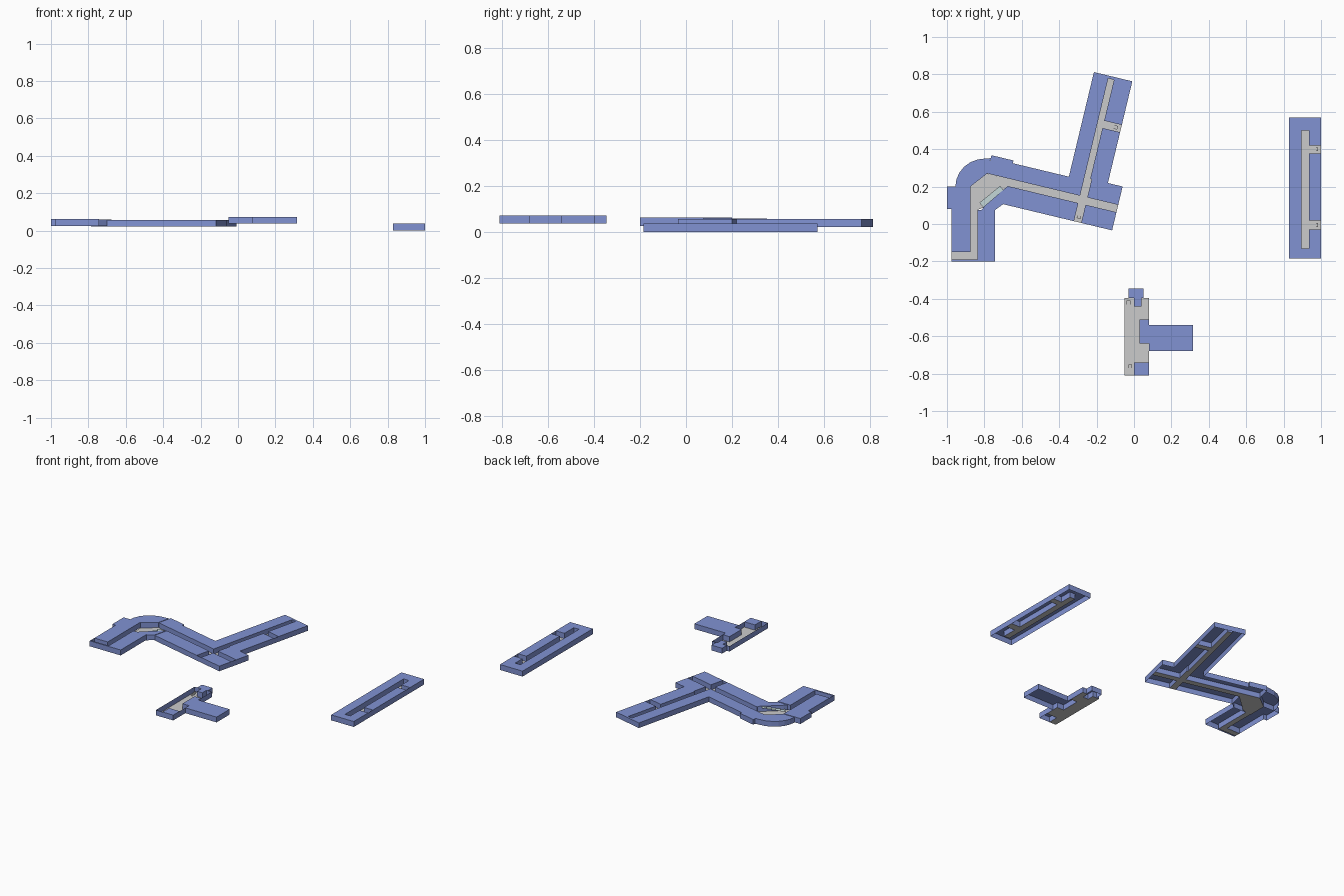
import bpy, bmesh, math
from mathutils import Matrix, Vector

if "Cube" in bpy.data.objects:
    bpy.data.objects.remove(bpy.data.objects["Cube"])

blue = bpy.data.materials.new("room_blue")
blue.diffuse_color = (0.22, 0.29, 0.65, 1)
blue.use_nodes = True
blue.node_tree.nodes["Principled BSDF"].inputs["Base Color"].default_value = blue.diffuse_color
pale = bpy.data.materials.new("step_pale")
pale.diffuse_color = (0.55, 0.68, 0.68, 1)
pale.use_nodes = True
pale.node_tree.nodes["Principled BSDF"].inputs["Base Color"].default_value = pale.diffuse_color


def make(name, faces, mat=None, frame=Matrix()):
    bm = bmesh.new()
    for f in faces:
        bm.faces.new([bm.verts.new(frame @ Vector(p)) for p in f])
    me = bpy.data.meshes.new(name)
    bm.to_mesh(me)
    bm.free()
    if mat:
        me.materials.append(mat)
    ob = bpy.data.objects.new(name, me)
    bpy.context.collection.objects.link(ob)
    return ob


def wall(a, b, z0, z1):
    return [(*a, z0), (*b, z0), (*b, z1), (*a, z1)]


def corners(r):
    x0, y0, x1, y1 = r
    return [(x0, y0), (x1, y0), (x1, y1), (x0, y1)]


def col(x0, x1, ys):
    return [(x0, a, x1, b) for a, b in zip(ys, ys[1:])]


def row(y0, y1, xs):
    return [(a, y0, b, y1) for a, b in zip(xs, xs[1:])]


def wing(name, z0, z1, rooms, floors, gaps=(), frame=Matrix()):
    """Bottomless room shells around a sunken corridor floor."""
    every = rooms + floors + list(gaps)
    xs = sorted({v for r in every for v in (r[0], r[2])})
    ys = sorted({v for r in every for v in (r[1], r[3])})

    def kind(i, j):
        if not (0 <= i < len(xs) - 1 and 0 <= j < len(ys) - 1):
            return None
        x, y = (xs[i] + xs[i + 1]) / 2, (ys[j] + ys[j + 1]) / 2
        for k, group in (("floor", floors), ("gap", gaps), ("room", rooms)):
            if any(r[0] < x < r[2] and r[1] < y < r[3] for r in group):
                return k

    shell = [[(*p, z1) for p in corners(r)] for r in rooms]
    for i in range(len(xs) - 1):
        for j in range(len(ys) - 1):
            me = kind(i, j)
            c = corners((xs[i], ys[j], xs[i + 1], ys[j + 1]))
            for k, (di, dj) in enumerate(((0, -1), (1, 0), (0, 1), (-1, 0))):
                other = kind(i + di, j + dj)
                if (me == "room" and other != "room") or (me == "floor" and other is None):
                    shell.append(wall(c[k], c[(k + 1) % 4], z0, z1))
    make(name + "_rooms", shell, blue, frame)
    make(name + "_corridor_floor", [[(*p, z0) for p in corners(r)] for r in floors], None, frame)


def prism(name, pts, z0, z1):
    n = len(pts)
    make(name, [[(*p, z1) for p in pts]] +
         [wall(pts[i], pts[(i + 1) % n], z0, z1) for i in range(n)], blue)


def steps(name, start, end, width, z0, z1, n=4, mat=None, frame=Matrix()):
    """Straight stair of n thin treads and risers."""
    a, b = Vector(start), Vector(end)
    d = (b - a) / n
    s = Vector((-d.y, d.x)).normalized() * width / 2
    faces = []
    for i in range(n):
        p, q, z = a + d * i, a + d * (i + 1), z0 + (z1 - z0) * (i + 1) / n
        zp = z0 + (z1 - z0) * i / n
        faces.append([(*(p - s), z), (*(q - s), z), (*(q + s), z), (*(p + s), z)])
        faces.append([(*(p + s), zp), (*(p - s), zp), (*(p - s), z), (*(p + s), z)])
    make(name, faces, mat, frame)


# East building
wing("east", 0.0, 0.037,
     col(.83, .895, [-.185, -.05, .02, .12, .32, .385, .42, .57])
     + col(.895, .935, [-.185, -.13]) + col(.895, .935, [.50, .57])
     + col(.935, 1.0, [-.185, -.03]) + col(.935, 1.0, [.02, .12, .17, .22, .28, .378])
     + col(.935, 1.0, [.42, .57]),
     [(.895, -.13, .935, .50), (.935, -.03, 1.0, .02), (.935, .378, 1.0, .42)])
steps("east_stair_south", (.96, -.005), (.985, -.005), .02, 0, .012)
steps("east_stair_north", (.96, .40), (.985, .40), .02, 0, .012)

# South building: open hall with rooms attached
wing("south", .037, .073,
     [(.08, -.68, .315, -.54), (.03, -.64, .08, -.51), (0, -.81, .08, -.74),
      (-.03, -.395, .05, -.345), (0, -.44, .04, -.395)],
     [(-.05, -.81, 0, -.395), (0, -.74, .03, -.44), (.03, -.74, .08, -.64),
      (.03, -.51, .08, -.44), (.04, -.44, .08, -.395)])
steps("south_stair_front", (-.02, -.79), (-.02, -.75), .02, .037, .05)
steps("south_stair_back", (-.03, -.45), (-.03, -.41), .02, .037, .05)

# West building: slanted main wing with a long branch
slant = Matrix.Translation((-.117, -.034, 0)) @ Matrix.Rotation(math.radians(-13.5), 4, 'Z')
wing("west_main", .022, .057,
     row(0, .10, [-.60, -.55, -.515, -.48, -.445, -.41, -.35, -.30, -.25, -.21])
     + row(0, .10, [-.17, -.08, 0])
     + [(-.721, .14, -.60, .24)]
     + row(.14, .225, [-.60, -.52, -.45, -.36, -.292])
     + [(-.292, .14, -.21, .241)] + row(.14, .241, [-.17, -.081, 0])
     + col(-.292, -.21, [.241, .30, .345, .40, .45, .50, .55, .60, .65, .70, .75, .80])
     + col(-.178, -.081, [.241, .28, .31, .35, .38, .41, .45, .48, .52])
     + col(-.178, -.081, [.56, .61, .68, .74, .80])
     + [(-.21, .785, -.178, .80)],
     [(-.60, .10, 0, .14), (-.21, 0, -.17, .10), (-.21, .14, -.17, .241),
      (-.21, .241, -.178, .785), (-.178, .52, -.081, .56)],
     [(-.73, .10, -.60, .14)], slant)
steps("branch_stair", (-.14, .54), (-.10, .54), .02, .022, .036, frame=slant)
steps("main_stair", (-.19, .05), (-.19, .02), .02, .022, .036, frame=slant)

# West building: straight left wing
wing("west_left", .026, .063,
     col(-.975, -.875, [-.15, -.09, 0, .08]) + [(-1.0, .08, -.875, .20)]
     + [(-.975, -.20, -.838, -.19)]
     + col(-.838, -.742, [-.20, -.15, -.05, 0, .075]),
     [(-.875, -.15, -.838, .075), (-.975, -.19, -.838, -.15)],
     [(-.875, .075, -.838, .20)])

# Rounded corner room and inner bay
arc = [(-.795 + .16 * math.cos(math.radians(a)), .20 + .15 * math.sin(math.radians(a)))
       for a in range(90, 181, 15)]
prism("corner_room", [(-.875, .20), (-.785, .27), (-.766, .352)] + arc, .024, .060)
prism("inner_bay", [(-.815, .075), (-.742, .075), (-.70, .106), (-.677, .201), (-.80, .095)],
      .024, .060)

# Lobby floor and its diagonal row of steps
make("lobby_floor", [[(*p, .024) for p in
     [(-.838, .075), (-.80, .09), (-.677, .201), (-.667, .242), (-.785, .27),
      (-.875, .20), (-.875, .075)]]])
steps("lobby_stair", (-.815, .10), (-.705, .19), .035, .026, .058, 5, pale)
